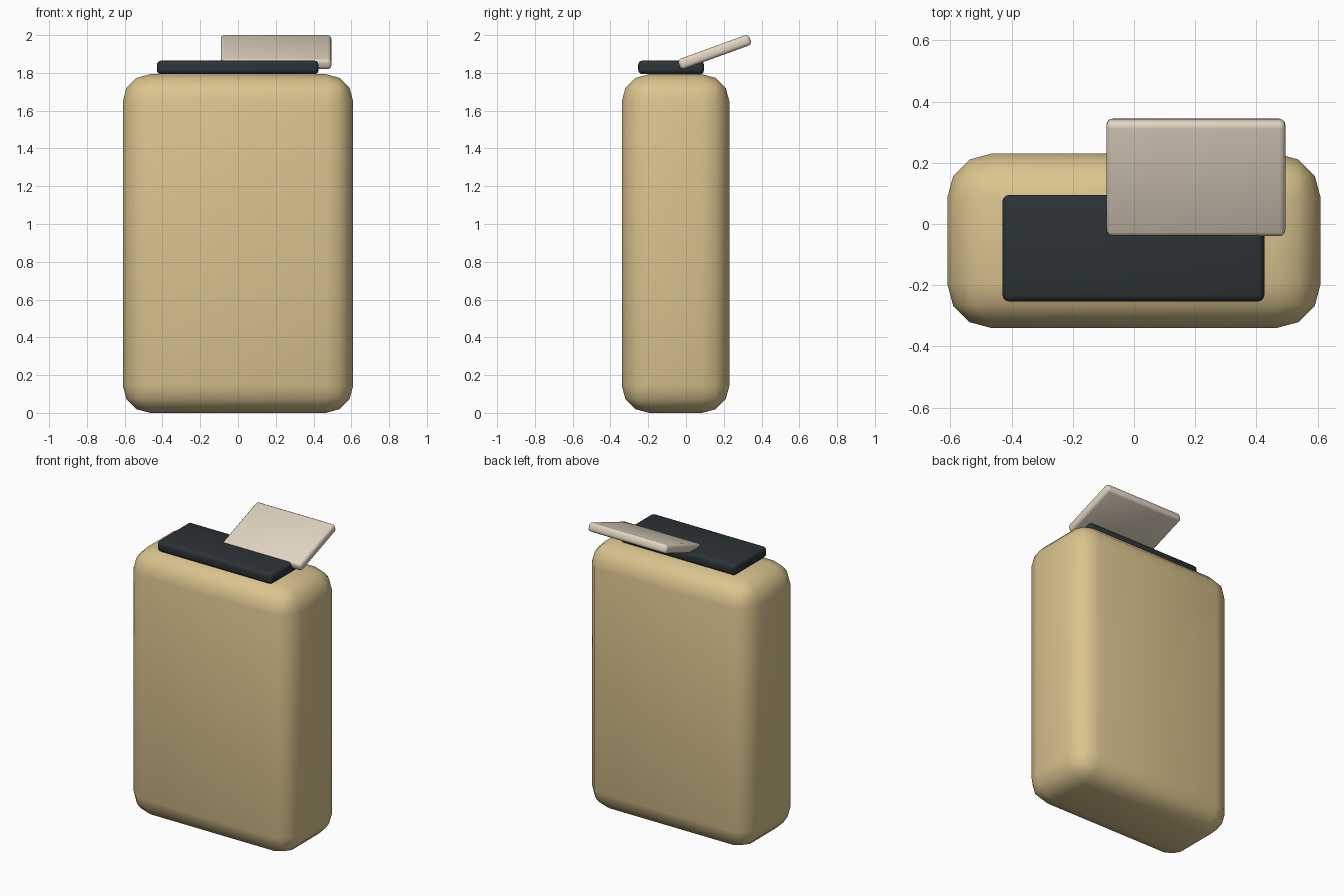
import bpy
from math import radians

if "Cube" in bpy.data.objects:
    bpy.data.objects.remove(bpy.data.objects["Cube"])


def material(name, color):
    mat = bpy.data.materials.new(name)
    mat.diffuse_color = (*color, 1)
    mat.use_nodes = True
    mat.node_tree.nodes["Principled BSDF"].inputs["Base Color"].default_value = mat.diffuse_color
    return mat


def rounded_box(name, center, size, bevel, segments, mat, tilt=0):
    bpy.ops.mesh.primitive_cube_add(size=1, location=center)
    ob = bpy.context.object
    ob.name = name
    ob.scale = size
    bpy.ops.object.transform_apply(location=False, rotation=False, scale=True)
    ob.rotation_euler.x = radians(tilt)
    mod = ob.modifiers.new("Rounded edges", 'BEVEL')
    mod.width = bevel
    mod.segments = segments
    bpy.ops.object.modifier_apply(modifier=mod.name)
    bpy.ops.object.shade_smooth_by_angle(angle=radians(40))
    ob.data.materials.append(mat)
    return ob


tan = material("tan", (0.70, 0.55, 0.27))
dark = material("dark", (0.025, 0.032, 0.037))
cream = material("cream", (0.76, 0.67, 0.54))

# Tall bin body with broad rounded edges
rounded_box("body", (0, -0.055, 0.8965), (1.22, 0.57, 1.793), 0.145, 3, tan)

# Dark plate around the opening
rounded_box("opening_plate", (-0.002, -0.079, 1.829), (0.856, 0.348, 0.072), 0.022, 3, dark)

# Raised lid, offset to the right and tilted up at the back
rounded_box("tilted_lid", (0.202, 0.152, 1.91), (0.585, 0.40, 0.058), 0.02, 3, cream, tilt=20)
